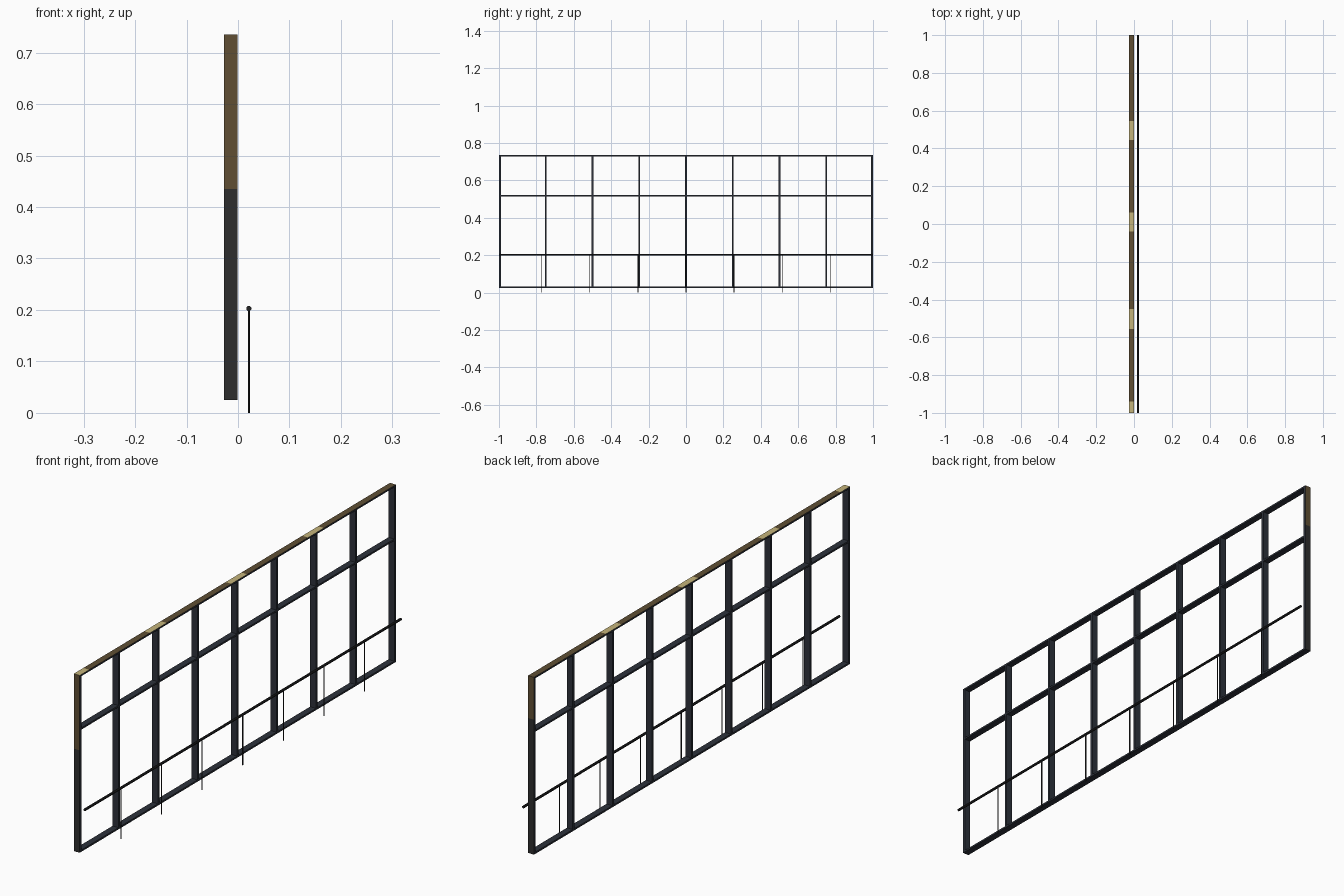
import bpy, bmesh, math
from mathutils import Vector, Matrix

if "Cube" in bpy.data.objects:
    bpy.data.objects.remove(bpy.data.objects["Cube"])


def mat(name, rgb):
    m = bpy.data.materials.new(name)
    m.diffuse_color = (*rgb, 1)
    m.use_nodes = True
    m.node_tree.nodes["Principled BSDF"].inputs["Base Color"].default_value = m.diffuse_color
    return m


BLUE = mat("dark_blue_grey", (0.026, 0.031, 0.043))
GREY = mat("charcoal", (0.027, 0.027, 0.027))
BROWN = mat("brown", (0.115, 0.078, 0.034))
TAN = mat("tan", (0.56, 0.46, 0.20))
BLACK = mat("rail_black", (0.016, 0.016, 0.017))
FRAME_MATS = [BLUE, GREY, BROWN, TAN]

X0, X1 = -0.027, -0.001      # frame depth
Z0, Z1 = 0.025, 0.735        # frame height
T, H = 0.01, 0.007           # upright and crossbar thickness


def finish(name, bm, mats):
    me = bpy.data.meshes.new(name)
    bm.to_mesh(me)
    bm.free()
    for m in mats:
        me.materials.append(m)
    ob = bpy.data.objects.new(name, me)
    bpy.context.collection.objects.link(ob)
    return ob


def bar(name, y0, y1, z0, z1, cuts=(), axis=(0, 1, 0), rule=None):
    """Box bar of the frame, sliced at cuts along axis, coloured by rule."""
    lo, hi = Vector((X0, y0, z0)), Vector((X1, y1, z1))
    bm = bmesh.new()
    bmesh.ops.create_cube(bm, size=1, matrix=Matrix.Translation((lo + hi) / 2)
                          @ Matrix.Diagonal((*(hi - lo), 1)))
    for c in cuts:
        bmesh.ops.bisect_plane(bm, geom=bm.verts[:] + bm.edges[:] + bm.faces[:],
                               plane_co=Vector(axis) * c, plane_no=axis)
    bm.normal_update()
    if rule:
        for f in bm.faces:
            f.material_index = rule(f.normal, f.calc_center_median())
    return finish(name, bm, FRAME_MATS)


def rod(name, p0, p1, r, sides):
    p0, p1 = Vector(p0), Vector(p1)
    d = p1 - p0
    rot = d.to_track_quat('Z', 'Y').to_matrix().to_4x4()
    bm = bmesh.new()
    bmesh.ops.create_cone(bm, cap_ends=True, segments=sides, radius1=r, radius2=r,
                          depth=d.length, matrix=Matrix.Translation((p0 + p1) / 2) @ rot
                          @ Matrix.Rotation(math.pi / sides, 4, 'Z'))
    return finish(name, bm, [BLACK])


# top bar: brown top with tan patches
patches = [(-1.0, -0.94), (-0.555, -0.45), (-0.04, 0.06), (0.445, 0.545)]


def top_rule(n, c):
    if n.z > 0.5:
        return 3 if any(a < c.y < b for a, b in patches) else 2
    return 2 if abs(n.y) > 0.5 else 0


bar("top_bar", -1, 1, Z1 - H, Z1,
    [v for p in patches for v in p if v > -1], (0, 1, 0), top_rule)

# end posts: outer ends brown above, charcoal below
for name, s, split in (("front_end_post", -1, 0.435), ("back_end_post", 1, 0.565)):
    ya, yb = sorted((s, s * (1 - T)))
    bar(name, ya, yb, Z0, Z1 - H, [split], (0, 0, 1),
        lambda n, c, s=s, k=split: (2 if c.z > k else 1) if n.y * s > 0.5 else 0)

# bottom and middle crossbars
bar("bottom_bar", -1 + T, 1 - T, Z0, Z0 + H)
bar("middle_bar", -1 + T, 1 - T, 0.514, 0.514 + H)

# inner uprights
for i in range(-3, 4):
    bar(f"upright_{i + 4}", i * 0.25 - T / 2, i * 0.25 + T / 2, Z0 + H, Z1 - H)

# handrail and its thin supports
RX = 0.021
rod("handrail", (RX, -1, 0.2025), (RX, 1, 0.2025), 0.0052, 8)
for i in range(-3, 4):
    rod(f"rail_support_{i + 4}", (RX, i * 0.257, 0), (RX, i * 0.257, 0.2), 0.0021, 8)
